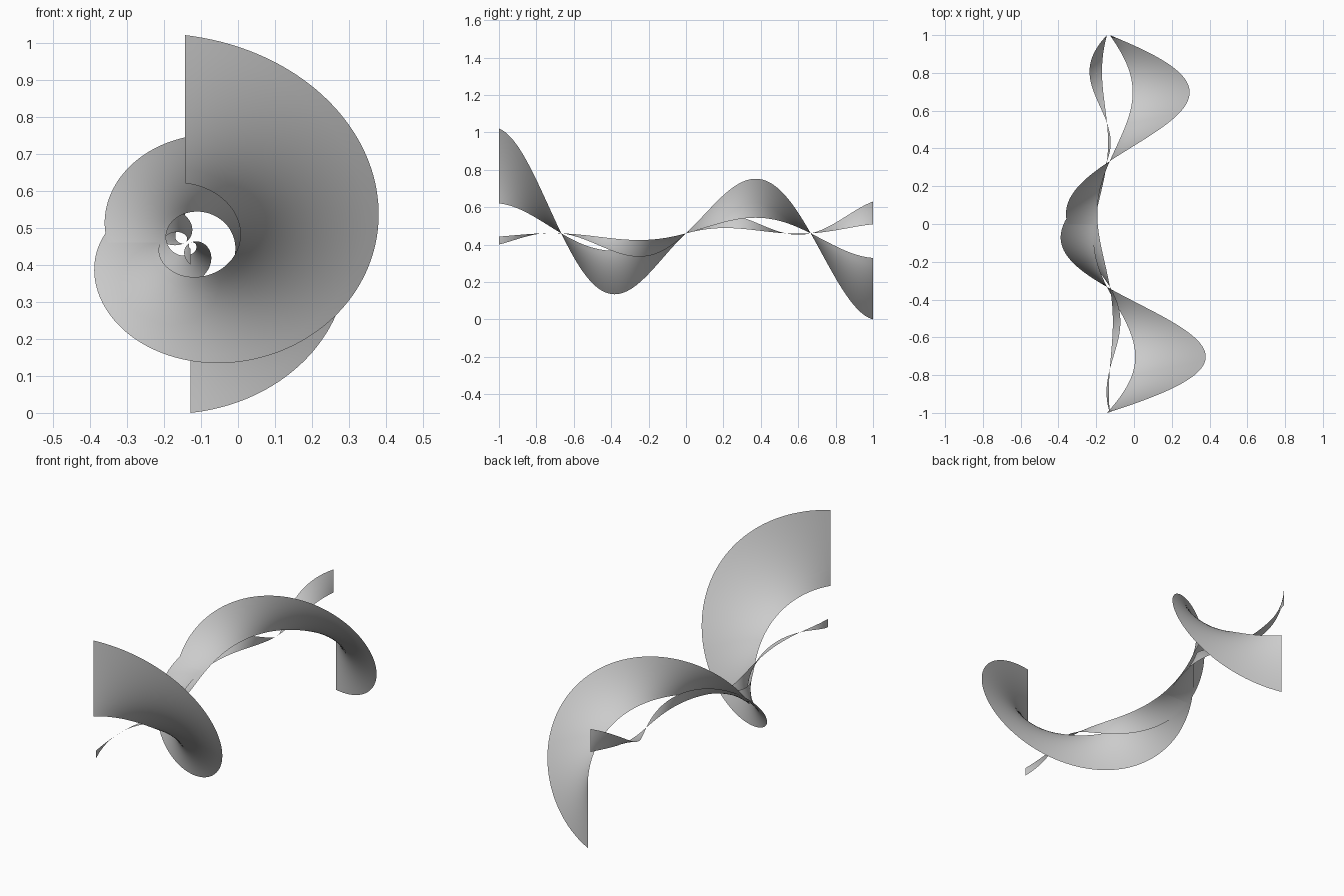
import bpy, math

if "Cube" in bpy.data.objects:
    bpy.data.objects.remove(bpy.data.objects["Cube"])

AXIS_Z = 0.46
INNER = 0.286      # inner edge radius relative to the outer edge
STEPS, ACROSS = 240, 10


def twisted_ribbon(name, axis_x, stretch_x, r_front, r_back):
    """Ribbon turning 1.5 times along y while its radius changes linearly."""
    verts, faces = [], []
    for i in range(STEPS + 1):
        t = i / STEPS
        radius = r_front + (r_back - r_front) * t
        angle = math.pi / 2 - 3 * math.pi * t
        for j in range(ACROSS + 1):
            r = radius * (INNER + (1 - INNER) * j / ACROSS)
            verts.append((axis_x + stretch_x * r * math.cos(angle),
                          -1 + 2 * t,
                          AXIS_Z + r * math.sin(angle)))
    row = ACROSS + 1
    for i in range(STEPS):
        for j in range(ACROSS):
            a = i * row + j
            faces.append((a, a + 1, a + row + 1, a + row))
    mesh = bpy.data.meshes.new(name)
    mesh.from_pydata(verts, [], faces)
    mesh.shade_smooth()
    obj = bpy.data.objects.new(name, mesh)
    bpy.context.collection.objects.link(obj)
    return obj


# Ribbon that is wide at the front and shrinks through the axis to the back
twisted_ribbon("front_wide_ribbon", -0.143, 1.175, 0.56, -0.17)
# Ribbon that is narrow at the front and widens to the back
twisted_ribbon("back_wide_ribbon", -0.128, 1.12, -0.06, 0.46)
